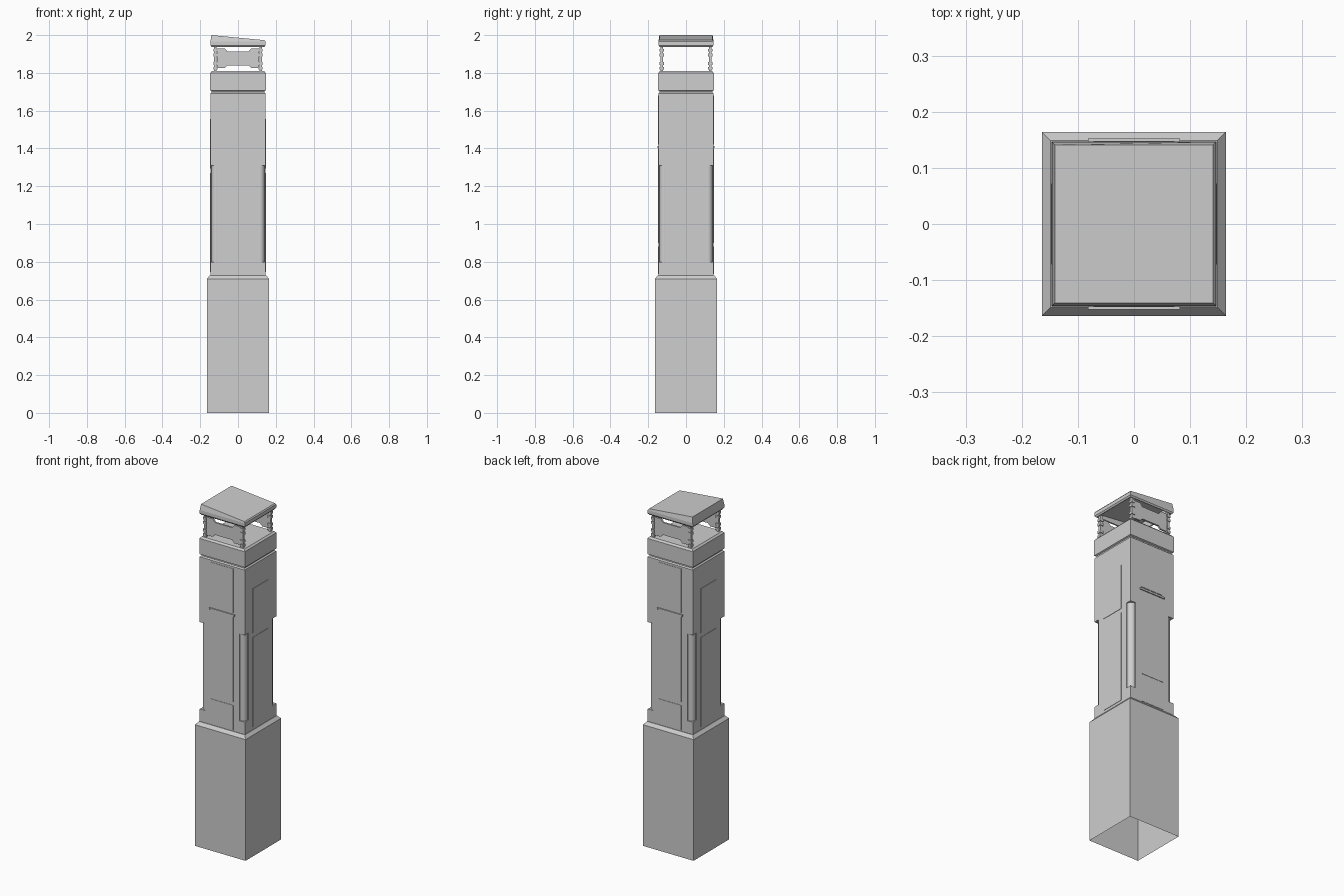
import bpy, bmesh, math
from mathutils import Matrix

cube = bpy.data.objects.get("Cube")
if cube:
    bpy.data.objects.remove(cube, do_unlink=True)

grey = bpy.data.materials.new("stone grey")
grey.use_nodes = True
tone = (0.62, 0.62, 0.62, 1)
grey.diffuse_color = tone
grey.node_tree.nodes["Principled BSDF"].inputs["Base Color"].default_value = tone


def finish(name, bm):
    bmesh.ops.recalc_face_normals(bm, faces=bm.faces)
    mesh = bpy.data.meshes.new(name)
    bm.to_mesh(mesh)
    bm.free()
    mesh.materials.append(grey)
    obj = bpy.data.objects.new(name, mesh)
    bpy.context.collection.objects.link(obj)
    return obj


def square(r):
    return [(-r, -r), (r, -r), (r, r), (-r, r)]


def loft(name, rings, bottom=True, top=True):
    """Join stacked rings of 3D points."""
    bm = bmesh.new()
    loops = [[bm.verts.new(p) for p in ring] for ring in rings]
    n = len(loops[0])
    for low, high in zip(loops, loops[1:]):
        for i in range(n):
            j = (i + 1) % n
            bm.faces.new((low[i], low[j], high[j], high[i]))
    if bottom:
        bm.faces.new(loops[0][::-1])
    if top:
        bm.faces.new(loops[-1])
    return finish(name, bm)


def stack(name, levels, **caps):
    """Square tower from (half width, height) pairs."""
    return loft(name, [[(x, y, z) for x, y in square(r)] for r, z in levels], **caps)


def box(name, lo, hi, turn=0):
    bm = bmesh.new()
    bmesh.ops.create_cube(bm, size=1)
    size = [b - a for a, b in zip(lo, hi)]
    mid = [(a + b) / 2 for a, b in zip(lo, hi)]
    bmesh.ops.transform(bm, verts=bm.verts, matrix=Matrix.Rotation(turn, 4, 'Z')
                        @ Matrix.Translation(mid) @ Matrix.Diagonal((*size, 1)))
    return finish(name, bm)


W = 0.146      # half width of the shaft
NOTCH = 0.112  # inner corner of the notches
LOW, HIGH = 0.80, 1.31

# Hollow base, open underneath, with a sloped shoulder
stack("base", [(0.164, 0), (0.164, 0.71), (0.149, 0.728), (W, 0.728)], bottom=False, top=False)

# Shaft: solid foot, notched middle, solid upper part
stack("shaft_foot", [(W, 0.727), (W, LOW)])
cross = []
for sx, sy in square(1):
    corner = [(sx * NOTCH, sy * W), (sx * NOTCH, sy * NOTCH), (sx * W, sy * NOTCH)]
    cross += corner if sx * sy < 0 else corner[::-1]
# Order the outline counter-clockwise, starting at the front left corner
cross = []
for k in range(4):
    c, s = round(math.cos(k * math.pi / 2)), round(math.sin(k * math.pi / 2))
    for x, y in [(-W, -NOTCH), (-NOTCH, -NOTCH), (-NOTCH, -W)]:
        cross.append((c * x - s * y, s * x + c * y))
loft("notched_shaft", [[(x, y, z) for x, y in cross] for z in (LOW, HIGH)])
stack("upper_shaft", [(W, HIGH), (W, 1.692), (0.139, 1.698), (0.139, 1.704),
                      (W + 0.001, 1.708), (W + 0.001, 1.80), (0.138, 1.81)])

# Round columns standing in the corner notches
for sx, sy in square(1):
    bm = bmesh.new()
    bmesh.ops.create_cone(bm, cap_ends=True, segments=20, radius1=0.025, radius2=0.025,
                          depth=HIGH - LOW,
                          matrix=Matrix.Translation((sx * 0.116, sy * 0.116, (LOW + HIGH) / 2)))
    column = finish("corner_column", bm)
    bpy.ops.object.select_all(action='DESELECT')
    column.select_set(True)
    bpy.context.view_layer.objects.active = column
    bpy.ops.object.shade_smooth_by_angle()

# Thin door panels on all four sides
front_panels = [(0.735, 0.88), (0.90, 1.40), (1.42, 1.68)]
side_panels = [(0.745, 1.27), (1.295, 1.555)]
for k in range(4):
    for z0, z1 in (side_panels if k % 2 else front_panels):
        box("wall_panel", (-0.072, -W - 0.002, z0), (0.072, -W + 0.004, z1), k * math.pi / 2)

for turn in (0, math.pi):
    # Slim ledge between the front panels
    box("panel_ledge", (-0.082, -W - 0.006, 1.402), (0.082, -W + 0.004, 1.413), turn)

    # Cut-out screen under the roof
    half = [(0.055, 1.84), (0.07, 1.825), (0.112, 1.825), (0.112, 1.93), (0.07, 1.93), (0.055, 1.912)]
    outline = half + [(-x, z) for x, z in half[::-1]]
    c = math.cos(turn)
    loft("lantern_screen", [[(x, c * y, z) for x, z in outline] for y in (-0.134, -0.124)])

# Lantern posts with small lugs
for sx, sy in square(1):
    def centred(name, r, z0, z1):
        x, y = sx * 0.12, sy * 0.128
        box(name, (x - r, y - r, z0), (x + r, y + r, z1))
    centred("lantern_post", 0.007, 1.808, 1.95)
    for z in (1.825, 1.85, 1.895, 1.92):
        centred("post_lug", 0.011, z - 0.007, z + 0.007)

# Hollow roof with a sloping top
def level(r, z):
    return [(x, y, z) for x, y in square(r)]

def slope(r, high, low):
    return [(x, y, high if x < 0 else low) for x, y in square(r)]

loft("roof", [slope(0.130, 1.982, 1.955), level(0.134, 1.94), level(0.140, 1.938),
              level(W, 1.946), level(W, 1.966), slope(0.141, 2.0, 1.973)])
